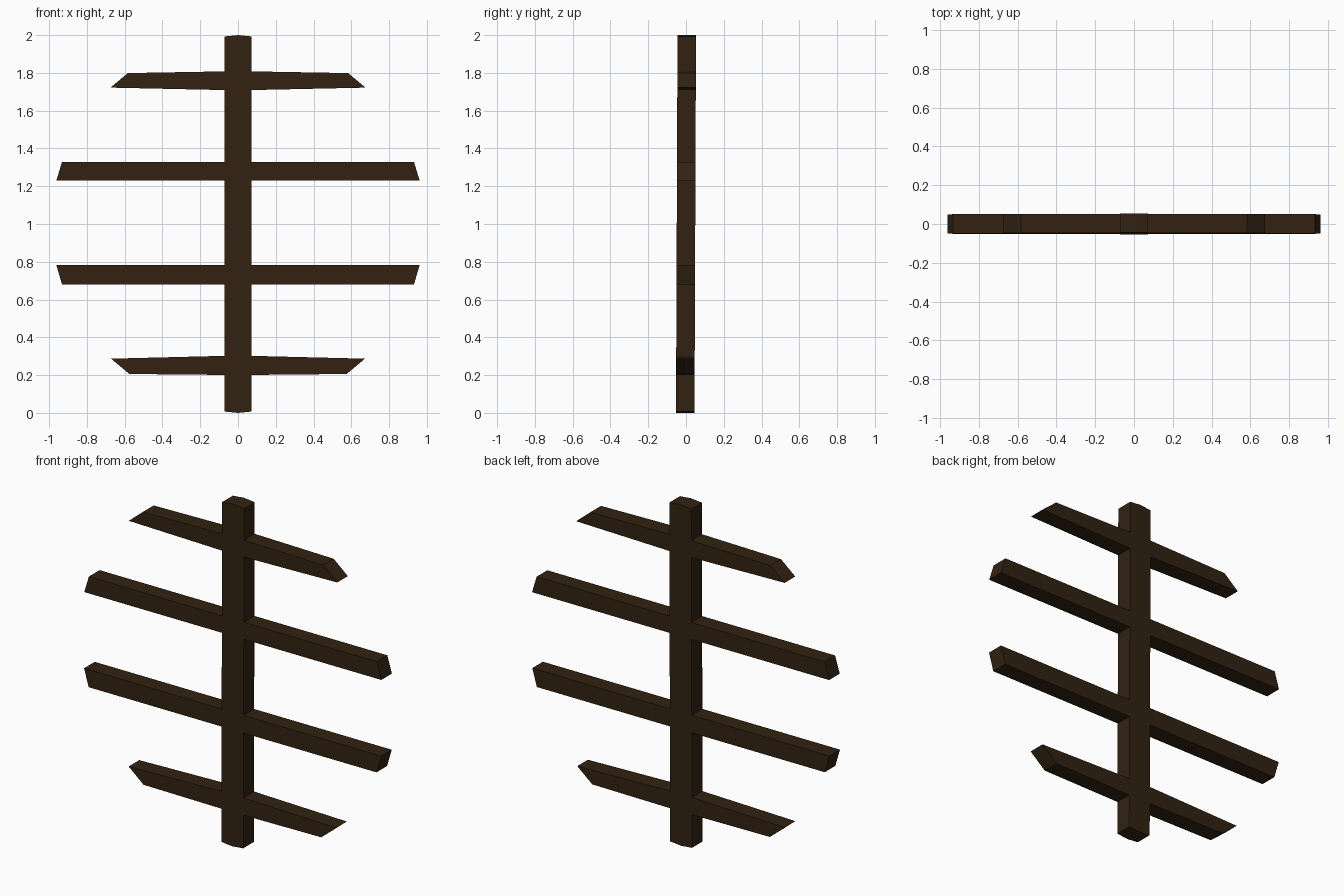
import bpy, bmesh

if "Cube" in bpy.data.objects:
    bpy.data.objects.remove(bpy.data.objects["Cube"])

HALF_DEPTH = 0.049   # half thickness of the timber
POST = 0.071         # half width of the upright
LEAN = 0.004         # slight backward lean per unit of height

# Bars: (z bottom at post, x bottom tip, z bottom tip, x top tip, z top tip, z top at post)
BARS = [
    (0.201, 0.575, 0.206, 0.672, 0.287, 0.302),
    (0.681, 0.932, 0.681, 0.962, 0.784, 0.784),
    (1.229, 0.962, 1.229, 0.932, 1.328, 1.328),
    (1.709, 0.675, 1.722, 0.583, 1.799, 1.808),
]

# Right half of the lattice outline, from bottom to top
right = [(POST, 0.007)]
for zb, xb, zbt, xt, ztt, zt in BARS:
    right += [(POST, zb), (xb, zbt), (xt, ztt), (POST, zt)]
right.append((POST, 1.993))

# Full outline: crowned post ends and mirrored left half
outline = [(0, 0)] + right + [(0, 2)] + [(-x, z) for x, z in reversed(right)]

# Extrude the outline through the timber thickness
bm = bmesh.new()
front = bm.faces.new([bm.verts.new((x, -HALF_DEPTH, z)) for x, z in outline])
ext = bmesh.ops.extrude_face_region(bm, geom=[front], use_keep_orig=True)
for g in ext["geom"]:
    if isinstance(g, bmesh.types.BMVert):
        g.co.y = HALF_DEPTH
for v in bm.verts:
    v.co.y += LEAN * (v.co.z - 1)
bmesh.ops.recalc_face_normals(bm, faces=bm.faces)
mesh = bpy.data.meshes.new("timber_lattice")
bm.to_mesh(mesh)
bm.free()
obj = bpy.data.objects.new("timber_lattice", mesh)
bpy.context.collection.objects.link(obj)

# Dark brown wood
wood = bpy.data.materials.new("dark_wood")
wood.diffuse_color = (0.032, 0.016, 0.006, 1)
wood.use_nodes = True
wood.node_tree.nodes["Principled BSDF"].inputs["Base Color"].default_value = wood.diffuse_color
mesh.materials.append(wood)
